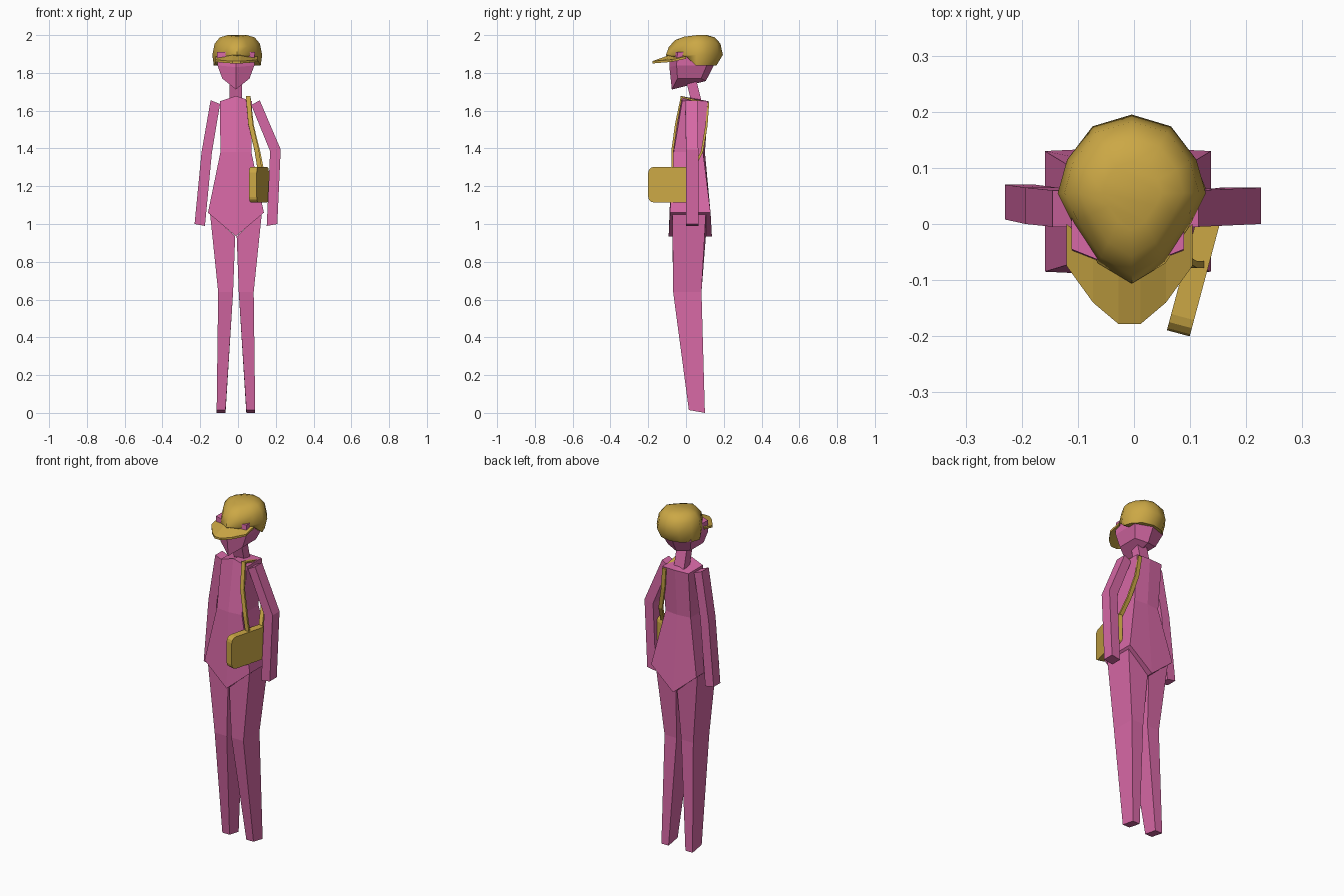
import bpy, bmesh, math
from mathutils import Vector, Matrix

if "Cube" in bpy.data.objects:
    bpy.data.objects.remove(bpy.data.objects["Cube"])


def material(name, rgb):
    m = bpy.data.materials.new(name)
    m.diffuse_color = (*rgb, 1)
    m.use_nodes = True
    m.node_tree.nodes["Principled BSDF"].inputs["Base Color"].default_value = m.diffuse_color
    return m


PINK = material("pink", (0.68, 0.14, 0.38))
GOLD = material("gold", (0.60, 0.39, 0.06))


def finish(name, bm, mat):
    bmesh.ops.recalc_face_normals(bm, faces=bm.faces)
    me = bpy.data.meshes.new(name)
    bm.to_mesh(me)
    bm.free()
    ob = bpy.data.objects.new(name, me)
    bpy.context.collection.objects.link(ob)
    me.materials.append(mat)
    return ob


def loft(name, rings, mat, dx=0.0):
    """Skin a list of equal rings; end caps are strips joining front and back halves."""
    bm = bmesh.new()
    vs = [[bm.verts.new((p[0] + dx, p[1], p[2])) for p in r] for r in rings]
    n = len(rings[0])
    for a, b in zip(vs, vs[1:]):
        for i in range(n):
            j = (i + 1) % n
            bm.faces.new((a[i], a[j], b[j], b[i]))
    for r in (vs[0], vs[-1]):
        for i in range(n // 2 - 1):
            bm.faces.new((r[i], r[i + 1], r[n - 2 - i], r[n - 1 - i]))
    return finish(name, bm, mat)


def quad(x0, z0, x1, z1, y0, y1):
    return [(x0, y0, z0), (x1, y0, z1), (x1, y1, z1), (x0, y1, z0)]


def hexa(w, z, yf, yb, yfc, zfc, ybc, zbc):
    return [(-w, yf, z), (0, yfc, zfc), (w, yf, z),
            (w, yb, z), (0, ybc, zbc), (-w, yb, z)]


MID = -0.011  # body centre line

# Torso, ending in a V at the crotch
loft("torso", [
    hexa(0.085, 1.65, -0.02, 0.115, -0.028, 1.678, 0.12, 1.65),
    hexa(0.082, 1.38, -0.065, 0.09, -0.075, 1.38, 0.10, 1.38),
    hexa(0.148, 1.06, -0.085, 0.13, -0.092, 0.935, 0.137, 0.935)], PINK, MID)

# Neck and head
loft("neck", [quad(-0.033, 1.64, 0.033, 1.64, 0.03, 0.085),
              quad(-0.033, 1.80, 0.033, 1.80, -0.01, 0.045)], PINK, MID)
loft("head", [
    hexa(0.072, 1.77, -0.045, 0.08, -0.075, 1.712, 0.105, 1.757),
    hexa(0.098, 1.84, -0.05, 0.11, -0.088, 1.83, 0.145, 1.835),
    hexa(0.10, 1.91, -0.045, 0.11, -0.085, 1.91, 0.145, 1.91)], PINK, MID)

# Legs
for side, s in (("left", -1), ("right", 1)):
    loft(side + "_leg", [
        quad(s * 0.004, 0.935, s * 0.137, 1.055, -0.072, 0.105),
        quad(s * 0.015, 0.64, s * 0.094, 0.64, -0.068, 0.082),
        [(s * 0.055, 0.015, 0.015), (s * 0.102, 0.015, 0.015),
         (s * 0.102, 0.10, 0.0), (s * 0.055, 0.10, 0.0)]], PINK, MID)

# Arms, the right one bent outward around the bag
loft("left_arm", [
    quad(-0.145, 1.655, -0.095, 1.635, -0.005, 0.06),
    quad(-0.193, 1.38, -0.138, 1.38, 0.0, 0.065),
    quad(-0.23, 1.0, -0.175, 0.99, 0.008, 0.07)], PINK)
loft("right_arm", [
    quad(0.07, 1.63, 0.115, 1.655, -0.005, 0.06),
    quad(0.17, 1.385, 0.226, 1.395, 0.0, 0.065),
    quad(0.152, 0.99, 0.208, 1.0, 0.0, 0.065)], PINK)

# Cap crown: one egg-shaped outline, scaled and tilted up to the top
half = [(0.0, -0.106), (0.06, -0.07), (0.105, 0.0), (0.132, 0.055),
        (0.115, 0.115), (0.07, 0.174), (0.0, 0.195)]
outline = half + [(-x, y) for x, y in half[-2:0:-1]]
rings = [[(x * 0.94, 0.05 + (y - 0.05) * (0.76 if y > 0.05 else 0.95),
           1.838 if y > 0.03 else 1.885) for x, y in outline]]
for k, z in ((1.0, 1.895), (0.91, 1.955), (0.7, 1.988), (0.4, 2.0)):
    ring = [(x * k, 0.055 + (y - 0.055) * k) for x, y in outline]
    rings.append([(x, y, z + 0.12 * min(0, y - 0.06) * (z > 1.9)) for x, y in ring])
crown = loft("cap_crown", rings, GOLD, -0.004)
for p in crown.data.polygons:
    p.use_smooth = True
bpy.context.view_layer.objects.active = crown
crown.select_set(True)
bpy.ops.object.shade_smooth_by_angle(angle=math.radians(50))
crown.select_set(False)

# Cap brim: slices across x, from the crown to the front edge
slices = []
for x, out, inn, rise in ((0.112, -0.075, 0.0, 0.14), (0.065, -0.14, -0.04, 0.2),
                          (0.02, -0.178, -0.08, 0.36)):
    zi, zo = 1.862 + (inn + 0.178) * rise, 1.862 + (out + 0.178) * 0.08
    slices.append([(x, out, zo), (x, inn, zi), (x, inn, zi - 0.012), (x, out, zo - 0.012)])
loft("cap_brim", [[(-x, y, z) for x, y, z in s] for s in slices] + slices[::-1],
     GOLD, -0.008)

# Shoulder bag with rounded corners
bm = bmesh.new()
bmesh.ops.create_cube(bm, size=1)
bmesh.ops.scale(bm, vec=(0.042, 0.248, 0.188), verts=bm.verts)
edges = [e for e in bm.edges if abs(e.verts[0].co.x - e.verts[1].co.x) > 0.01]
bmesh.ops.bevel(bm, geom=edges, offset=0.03, segments=3, profile=0.5, affect='EDGES')
bm.transform(Matrix.Translation((0.111, -0.075, 1.208)) @ Matrix.Rotation(math.radians(-15), 4, 'Z'))
finish("bag", bm, GOLD)

# Strap: flat ribbon over the shoulder
path = [Vector(p) for p in (
    (0.115, -0.072, 1.29), (0.10, -0.072, 1.385), (0.066, -0.052, 1.53),
    (0.054, -0.024, 1.672), (0.058, 0.118, 1.638), (0.072, 0.108, 1.52),
    (0.105, 0.085, 1.385), (0.125, 0.035, 1.285))]
rings = []
for i, p in enumerate(path):
    t = path[min(i + 1, len(path) - 1)] - path[max(i - 1, 0)]
    n = Vector((0, -t.z, t.y)).normalized() * 0.006
    w = Vector((0.012, 0, 0))
    rings.append([p - w - n, p + w - n, p + w + n, p - w + n])
loft("bag_strap", rings, GOLD)
